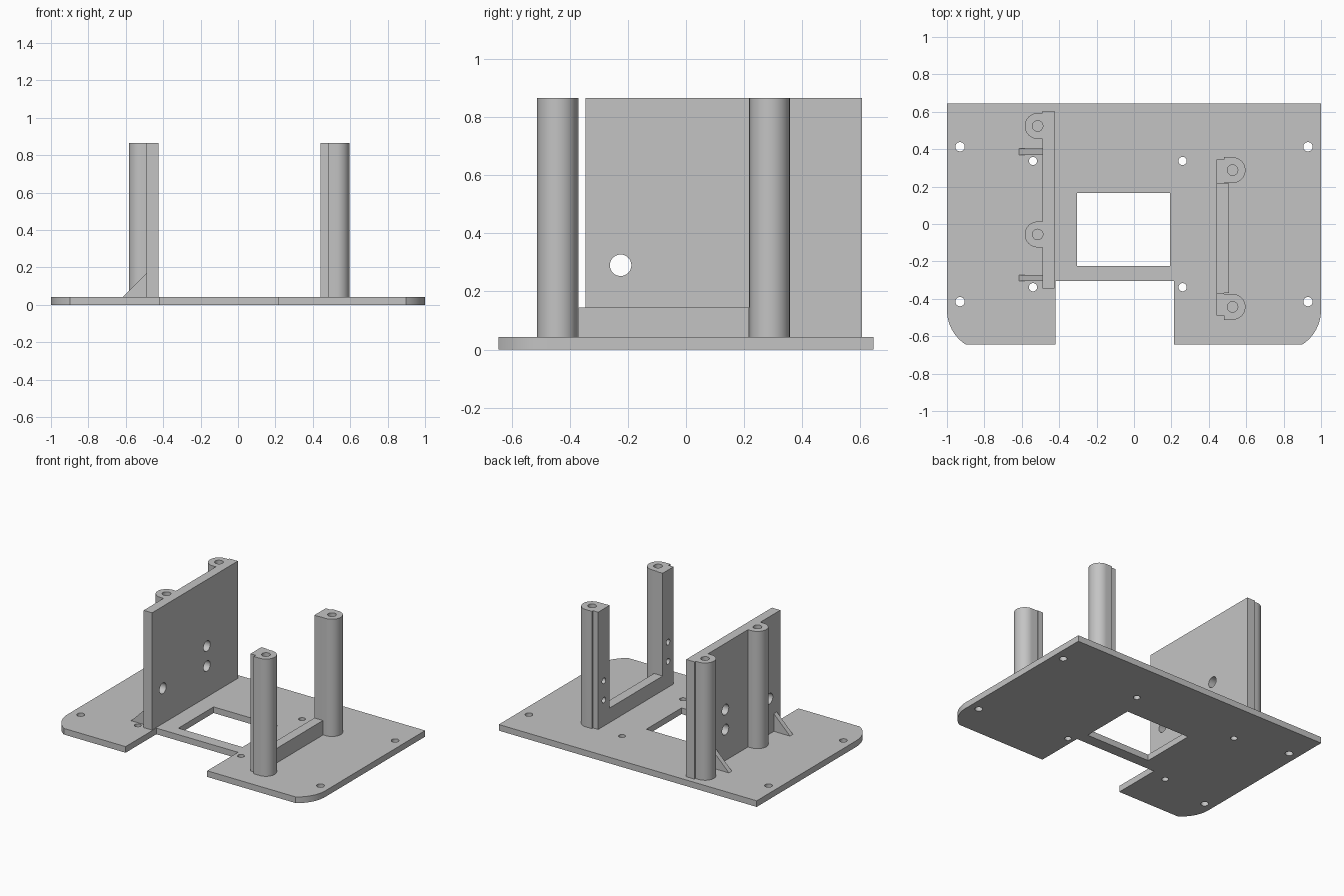
import bpy, bmesh, math
from mathutils import Matrix, Vector

old = bpy.data.objects.get("Cube")
if old:
    bpy.data.objects.remove(old, do_unlink=True)

BASE, TOP = 0.043, 0.865      # plate thickness, post height
POST_R = 0.069

grey = bpy.data.materials.new("plain_grey")
grey.use_nodes = True
grey.diffuse_color = (0.55, 0.55, 0.55, 1)
grey.node_tree.nodes["Principled BSDF"].inputs["Base Color"].default_value = (0.55, 0.55, 0.55, 1)


def make_object(name, bm):
    bmesh.ops.recalc_face_normals(bm, faces=bm.faces)
    mesh = bpy.data.meshes.new(name)
    bm.to_mesh(mesh)
    bm.free()
    ob = bpy.data.objects.new(name, mesh)
    bpy.context.collection.objects.link(ob)
    mesh.materials.append(grey)
    return ob


def extrude(name, points, direction):
    """Close a flat outline and extrude it along a direction."""
    bm = bmesh.new()
    face = bm.faces.new([bm.verts.new(p) for p in points])
    out = bmesh.ops.extrude_face_region(bm, geom=[face])
    moved = [v for v in out["geom"] if isinstance(v, bmesh.types.BMVert)]
    bmesh.ops.translate(bm, verts=moved, vec=direction)
    return make_object(name, bm)


def upright(name, outline, z0, z1):
    return extrude(name, [(x, y, z0) for x, y in outline], (0, 0, z1 - z0))


def rect(x0, x1, y0, y1):
    return [(x0, y0), (x1, y0), (x1, y1), (x0, y1)]


def arc(cx, cy, r, start, end, steps=24):
    angles = [math.radians(start + (end - start) * i / steps) for i in range(steps + 1)]
    return [(cx + r * math.cos(a), cy + r * math.sin(a)) for a in angles]


def drill(ob, holes):
    """Cut round holes, each given as centre, radius, depth and axis."""
    bm = bmesh.new()
    for centre, r, depth, axis in holes:
        turn = Vector((0, 0, 1)).rotation_difference(Vector(axis)).to_matrix().to_4x4()
        bmesh.ops.create_cone(bm, cap_ends=True, segments=32, radius1=r, radius2=r,
                              depth=depth, matrix=Matrix.Translation(centre) @ turn)
    cut(ob, make_object("hole_cutter", bm))


def cut(ob, cutter):
    mod = ob.modifiers.new("cut", "BOOLEAN")
    mod.operation, mod.solver, mod.object = "DIFFERENCE", "EXACT", cutter
    bpy.context.view_layer.objects.active = ob
    bpy.ops.object.modifier_apply(modifier=mod.name)
    bpy.data.objects.remove(cutter, do_unlink=True)


X, Z = (1, 0, 0), (0, 0, 1)

# Base plate with front notch, rounded front corners, window and screw holes
bend = math.degrees(math.asin(0.185 / 0.22))
right_corner = arc(0.78, -0.46, 0.22, -bend, 0, 12)
left_corner = [(-x, y) for x, y in reversed(right_corner)]
plate = upright("base_plate",
                [(-0.42, -0.645), (-0.42, -0.305), (0.213, -0.305), (0.213, -0.645)]
                + right_corner + [(1, 0.645), (-1, 0.645)] + left_corner, 0, BASE)
cut(plate, upright("window_cutter", rect(-0.305, 0.192, -0.225, 0.165), -0.1, 0.1))
drill(plate, [((x, y, 0), r, 0.2, Z)
              for xs, ys, r in (((-0.93, 0.93), (-0.415, 0.413), 0.025),
                                ((-0.54, 0.26), (-0.338, 0.337), 0.022))
              for x in xs for y in ys])

# Tall wall with two half-round screw posts on its outer side
wall_posts = (0.524, -0.056)
outline = [(-0.425, -0.345), (-0.425, 0.605), (-0.49, 0.605)]
for y in wall_posts:
    outline += [(-0.49, y + POST_R)] + arc(-0.515, y, POST_R, 90, 270) + [(-0.49, y - POST_R)]
outline.append((-0.49, -0.345))
wall = upright("tall_wall", outline, BASE, TOP)
drill(wall, [((-0.515, y, TOP), 0.028, 0.4, Z) for y in wall_posts])
drill(wall, [((-0.46, y, z), 0.037, 0.3, X)
             for y, z in ((-0.225, 0.29), (0.263, 0.40), (0.263, 0.26))])

# Triangular gussets bracing the wall
for name, y in (("front_gusset", -0.306), ("back_gusset", 0.37)):
    extrude(name, [(-0.49, y, BASE), (-0.615, y, BASE), (-0.49, y, 0.167)], (0, 0.033, 0))

# Free-standing posts, each a square strip backed by a half-round screw post
posts = [wall]
for name, y, y0, y1 in (("front_post", -0.443, -0.49, -0.37), ("back_post", 0.288, 0.217, 0.344)):
    shape = ([(0.44, y1), (0.44, y0), (0.48, y0), (0.48, y - POST_R)]
             + arc(0.527, y, POST_R, -90, 90) + [(0.48, y + POST_R), (0.48, y1)])
    post = upright(name, shape, BASE, TOP)
    drill(post, [((0.527, y, TOP), 0.028, 0.4, Z)])
    drill(post, [((0.44, (y0 + y1) / 2, z), 0.02, 0.14, X) for z in (0.36, 0.225)])
    posts.append(post)

# Low wall joining the two posts
upright("low_wall", rect(0.44, 0.507, -0.37, 0.217), BASE, 0.145)

# Smooth the round surfaces, keep the edges sharp
for ob in posts + [plate]:
    bpy.ops.object.select_all(action="DESELECT")
    ob.select_set(True)
    bpy.context.view_layer.objects.active = ob
    bpy.ops.object.shade_smooth_by_angle(angle=math.radians(30))
